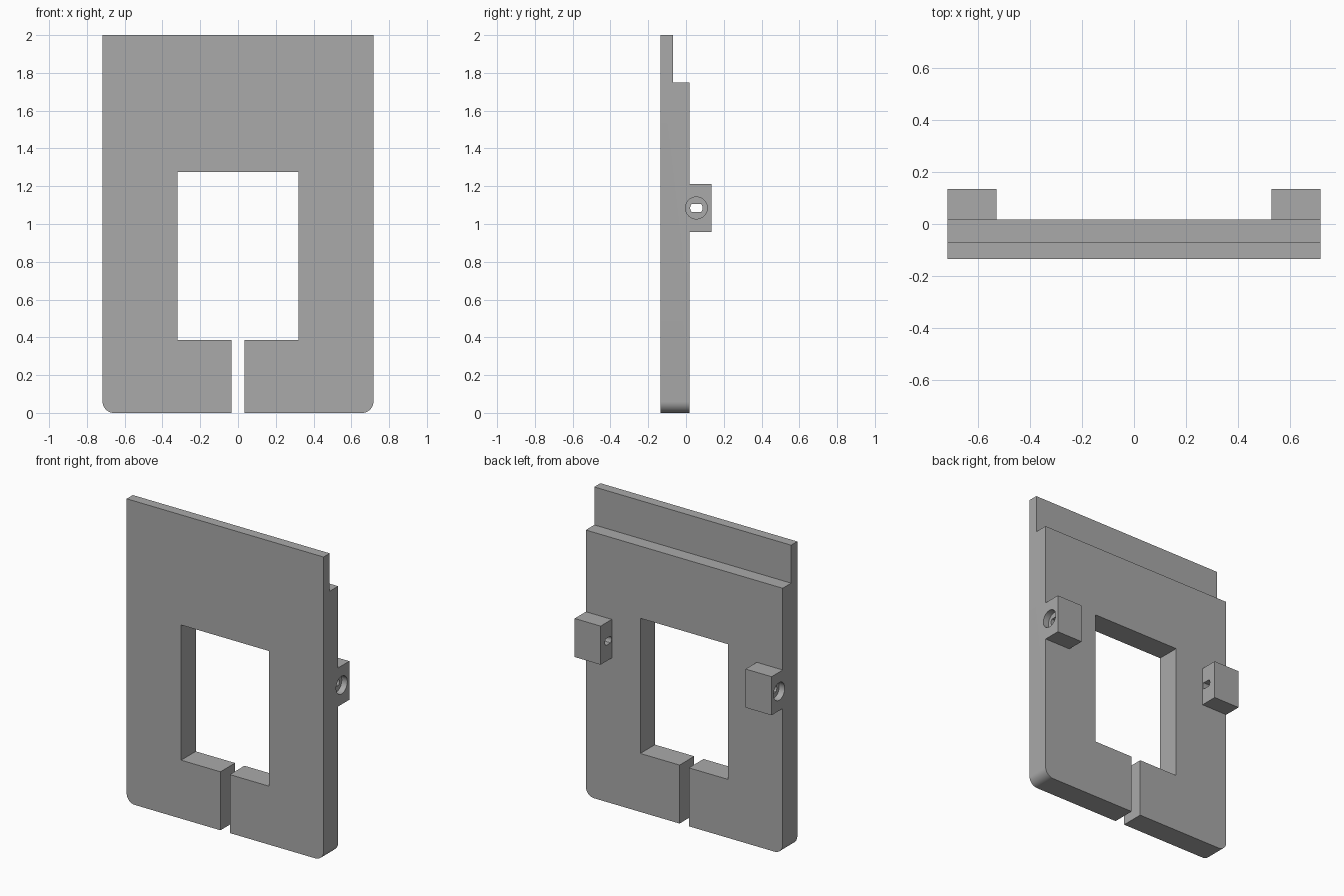
import bpy, bmesh, math
from mathutils import Matrix

if "Cube" in bpy.data.objects:
    bpy.data.objects.remove(bpy.data.objects["Cube"], do_unlink=True)

W, FRONT, BACK, HEIGHT = 0.717, -0.134, 0.018, 2.0
LUG_BACK = 0.134
HOLE_Y, HOLE_Z = 0.055, 1.085

grey = bpy.data.materials.new("plain grey")
grey.use_nodes = True
colour = (0.4, 0.4, 0.4, 1)
grey.diffuse_color = colour
grey.node_tree.nodes["Principled BSDF"].inputs["Base Color"].default_value = colour


def finish(name, bm):
    bmesh.ops.recalc_face_normals(bm, faces=bm.faces)
    mesh = bpy.data.meshes.new(name)
    bm.to_mesh(mesh)
    bm.free()
    mesh.materials.append(grey)
    obj = bpy.data.objects.new(name, mesh)
    bpy.context.scene.collection.objects.link(obj)
    return obj


def box(name, x, y, z):
    bm = bmesh.new()
    bmesh.ops.create_cube(bm, size=1)
    for v in bm.verts:
        v.co = [a + (c + 0.5) * (b - a) for c, (a, b) in zip(v.co, (x, y, z))]
    return finish(name, bm)


def rod(name, x0, x1, radius, flat=None):
    """Cylinder along x through the hole centre, optionally flattened above and below."""
    bm = bmesh.new()
    bmesh.ops.create_cone(bm, cap_ends=True, segments=48, radius1=radius,
                          radius2=radius, depth=abs(x1 - x0),
                          matrix=Matrix.Rotation(math.pi / 2, 4, 'Y'))
    if flat:
        for side in (1, -1):
            cut = bmesh.ops.bisect_plane(bm, geom=bm.verts[:] + bm.edges[:] + bm.faces[:],
                                         plane_co=(0, 0, side * flat),
                                         plane_no=(0, 0, side), clear_outer=True)
            edges = [e for e in cut["geom_cut"] if isinstance(e, bmesh.types.BMEdge)]
            bmesh.ops.holes_fill(bm, edges=edges)
    bmesh.ops.translate(bm, verts=bm.verts, vec=((x0 + x1) / 2, HOLE_Y, HOLE_Z))
    return finish(name, bm)


def combine(target, other, operation):
    mod = target.modifiers.new(operation.lower(), 'BOOLEAN')
    mod.operation, mod.solver, mod.object = operation, 'EXACT', other
    bpy.context.view_layer.objects.active = target
    bpy.ops.object.modifier_apply(modifier=mod.name)
    bpy.data.objects.remove(other, do_unlink=True)


# Plate outline: window open to the bottom through a slot, rounded lower corners
radius = 0.06
half = [(0.32, 1.275), (0.32, 0.385), (0.034, 0.385), (0.034, 0)]
for i in range(13):
    a = math.pi / 2 * i / 12
    half.append((W - radius + radius * math.sin(a), radius - radius * math.cos(a)))
half.append((W, HEIGHT))
outline = half + [(-x, z) for x, z in reversed(half)]

bm = bmesh.new()
face = bm.faces.new([bm.verts.new((x, FRONT, z)) for x, z in outline])
grown = bmesh.ops.extrude_face_region(bm, geom=[face])
bmesh.ops.translate(bm, vec=(0, BACK - FRONT, 0),
                    verts=[v for v in grown["geom"] if isinstance(v, bmesh.types.BMVert)])
plate = finish("plate", bm)

# Rebate along the top of the back
combine(plate, box("rebate", (-1, 1), (-0.07, 0.3), (1.75, 2.2)), 'DIFFERENCE')

# Drilled lugs on the back, counterbored from the outside
for s in (1, -1):
    lug = box("lug", sorted((s * 0.528, s * W)), (BACK - 0.03, LUG_BACK), (0.958, 1.212))
    combine(plate, lug, 'UNION')
    combine(plate, rod("counterbore", s * (W - 0.04), s * 0.8, 0.058), 'DIFFERENCE')
    combine(plate, rod("bolt_hole", s * 0.45, s * 0.7, 0.033, 0.022), 'DIFFERENCE')

bpy.ops.object.select_all(action='DESELECT')
plate.select_set(True)
bpy.context.view_layer.objects.active = plate
bpy.ops.object.shade_smooth_by_angle(angle=math.radians(30))
